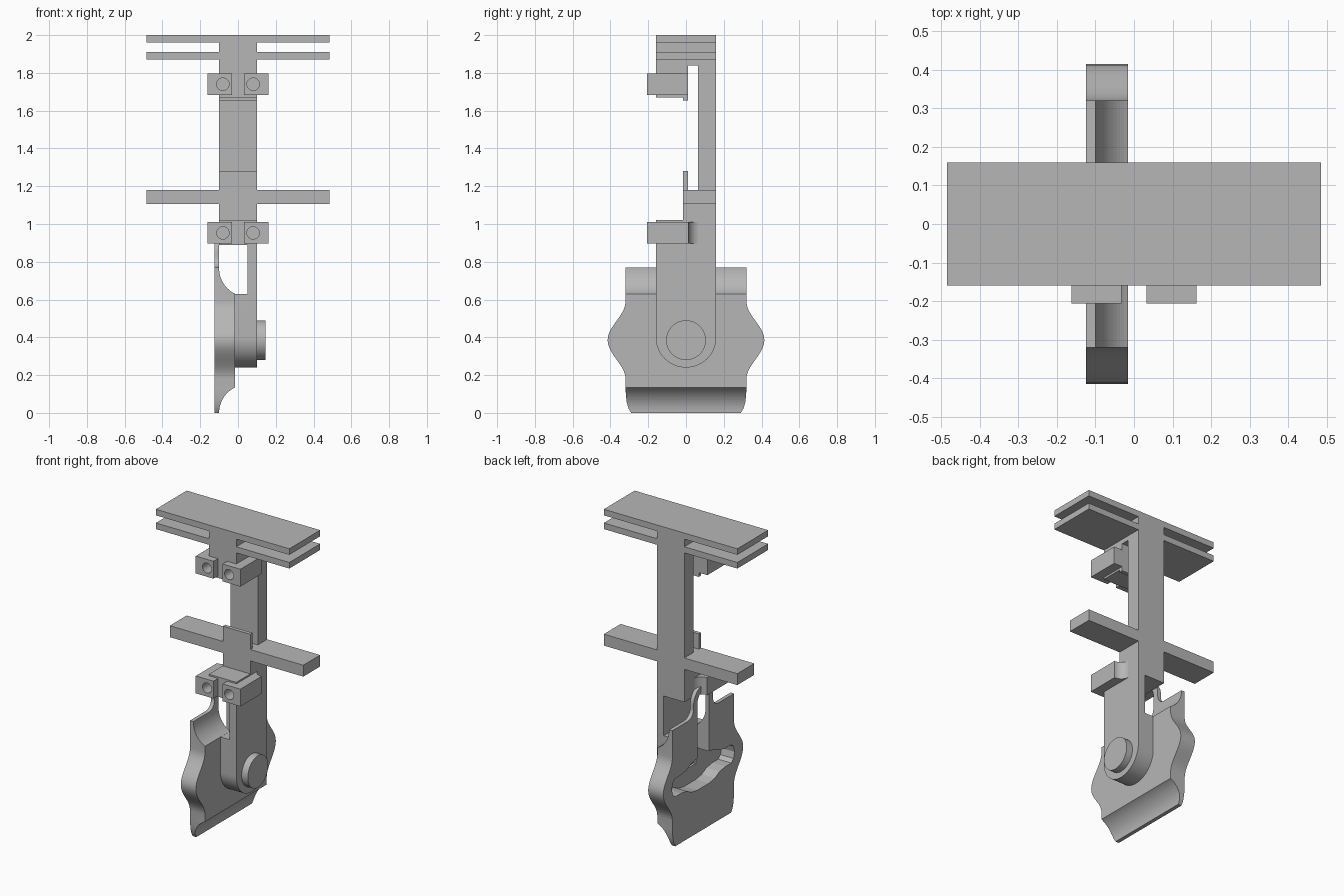
import bpy, bmesh
from math import cos, sin, radians, pi
from mathutils import Vector

cube = bpy.data.objects.get("Cube")
if cube:
    bpy.data.objects.remove(cube)

grey = bpy.data.materials.new("plain grey")
grey.use_nodes = True
colour = (0.47, 0.47, 0.47, 1)
grey.diffuse_color = colour
grey.node_tree.nodes["Principled BSDF"].inputs["Base Color"].default_value = colour


def arc(cx, cy, r, start, end, steps=16):
    """Points along a circular arc, angles in degrees."""
    angles = [radians(start + (end - start) * i / steps) for i in range(steps + 1)]
    return [(cx + r * cos(a), cy + r * sin(a)) for a in angles]


def prism(name, points, axis, low, high, helper=False):
    """Extrude a closed 2D profile along one axis."""
    place = {"x": lambda p, h: (h, p[0], p[1]),
             "y": lambda p, h: (p[0], h, p[1]),
             "z": lambda p, h: (p[0], p[1], h)}[axis]
    bm = bmesh.new()
    face = bm.faces.new([bm.verts.new(place(p, low)) for p in points])
    moved = bmesh.ops.extrude_face_region(bm, geom=[face])["geom"]
    offset = Vector(place((0, 0), high - low))
    bmesh.ops.translate(bm, vec=offset, verts=[v for v in moved if isinstance(v, bmesh.types.BMVert)])
    bmesh.ops.recalc_face_normals(bm, faces=bm.faces)
    mesh = bpy.data.meshes.new(name)
    bm.to_mesh(mesh)
    bm.free()
    mesh.materials.append(grey)
    ob = bpy.data.objects.new(name, mesh)
    bpy.context.collection.objects.link(ob)
    if helper:
        ob.hide_render = True
        ob.hide_set(True)
    return ob


def box(name, x, y, z):
    return prism(name, [(x[0], y[0]), (x[1], y[0]), (x[1], y[1]), (x[0], y[1])], "z", *z)


def boolean(ob, cutter, operation="DIFFERENCE"):
    mod = ob.modifiers.new(cutter.name, "BOOLEAN")
    mod.object, mod.operation, mod.solver = cutter, operation, "EXACT"


def mirrored(half):
    """Close a half profile across its first coordinate."""
    return half + [(-a, b) for a, b in reversed(half)]


def smooth(ob):
    bpy.ops.object.select_all(action="DESELECT")
    ob.select_set(True)
    bpy.context.view_layer.objects.active = ob
    bpy.ops.object.shade_smooth_by_angle(angle=radians(30))


# Spine: side profile from the lower clamp seat up to the top block
FRONT, BACK, LIP, GAP = -0.16, 0.16, -0.015, 0.01
spine_profile = [
    (FRONT, 0.89), (BACK, 0.89), (BACK, 2.0), (FRONT, 2.0), (FRONT, 1.67),
    (LIP, 1.67), (LIP, 1.655), (GAP, 1.655), (GAP, 1.84), (0.063, 1.84),
    (0.063, 1.18), (GAP, 1.18), (GAP, 1.28), (LIP, 1.28), (LIP, 1.02), (FRONT, 1.02)]
prism("spine", spine_profile, "x", -0.1, 0.1)

# Wings on both sides
for side, s in (("left", 1), ("right", -1)):
    span = sorted((s * 0.1, s * 0.485))
    box(side + "_top_wing", span, (FRONT, BACK), (1.96, 2.0))
    box(side + "_second_wing", span, (FRONT, BACK), (1.87, 1.91))
    box(side + "_crossbar", span, (LIP, BACK), (1.105, 1.18))

# Bored clamp lugs, the lower pair blending into the spine
blend = arc(0.162, 0.075, 0.063, 270, 180, 10)
lugs = {"upper": (1.74, [(0.162, GAP), (0.033, GAP)]),
        "lower": (0.953, blend + [(0.09, 0.075), (0.09, GAP), (0.033, GAP)])}
for level, (z, rear) in lugs.items():
    for side, s in (("left", 1), ("right", -1)):
        outline = [(s * x, y) for x, y in [(0.033, -0.207), (0.162, -0.207)] + rear]
        lug = prism(f"{level}_{side}_lug", outline, "z", z - 0.057, z + 0.057)
        bore = prism(f"{level}_{side}_bore", arc(s * 0.08, z, 0.033, 0, 345, 23),
                     "y", -0.25, -0.1, True)
        boolean(lug, bore)
        smooth(lug)
        # The core behind the lug keeps the bore blind
        if level == "upper":
            boolean(bpy.data.objects["spine"], bore)
        else:
            boolean(bpy.data.objects["spine"], bore)

# Hanging arm with a rounded end, a thicker foot and a pivot boss
round_end = arc(0, 0.4, 0.16, 180, 360, 32)
arm = prism("arm", round_end + [(0.16, 0.9), (-0.16, 0.9)], "x", 0.05, 0.1)
foot = prism("arm_foot", round_end + [(0.16, 0.63), (-0.16, 0.63)], "x", -0.015, 0.05)
boss = prism("pivot_boss", arc(0, 0.385, 0.105, 0, 352.5, 47), "x", 0.1, 0.145)
for ob in (arm, foot, boss):
    smooth(ob)

# Wavy plate with an arched tab on top
wave = [(0.32 + 0.0475 * (1 + cos(pi * t / 10)), 0.385 + 0.0205 * t) for t in range(-10, 11)]
half_plate = ([(0.29, 0), (0.305, 0.025), (0.315, 0.06), (0.32, 0.12)] + wave
              + [(0.32, 0.77), (0.16, 0.77)] + arc(0.16, 0.83, 0.06, 270, 180, 8)
              + arc(0, 0.85, 0.1, 0, 85, 10))
plate = prism("wavy_plate", mirrored(half_plate), "x", -0.125, -0.015)

# Hollow-ground top and bottom edges
hollow = arc(0.05, 0, 0.15, 180, 116, 14) + arc(0.05, 0.765, 0.15, 244, 180, 14)
section = [(-0.2, -0.1), (-0.1, -0.1)] + hollow + [(-0.1, 1.1), (-0.2, 1.1)]
boolean(plate, prism("edge_section", section, "y", -0.6, 0.6, True), "INTERSECT")

# Keyhole channel and the wavy pocket in its outer face
channel = [(-0.06, 0.385), (0.06, 0.385)] + arc(0, 0.85, 0.06, 0, 180, 16)
boolean(plate, prism("channel_cutter", channel, "x", -0.2, 0.05, True))
upper = [(0.32 * cos(radians(a)), 0.065 * sin(radians(a))) for a in (0, 15)]
rim = [(0.325, 0.0), (0.315, 0.04), (0.29, 0.06), (0.23, 0.06), (0.17, 0.07),
       (0.12, 0.095), (0.06, 0.105)]
half_pocket = [(y, 0.385 - d) for y, d in reversed(rim)] + [(y, 0.385 + d) for y, d in rim[1:]]
boolean(plate, prism("pocket_cutter", mirrored(half_pocket), "x", -0.2, -0.03, True))
smooth(plate)
